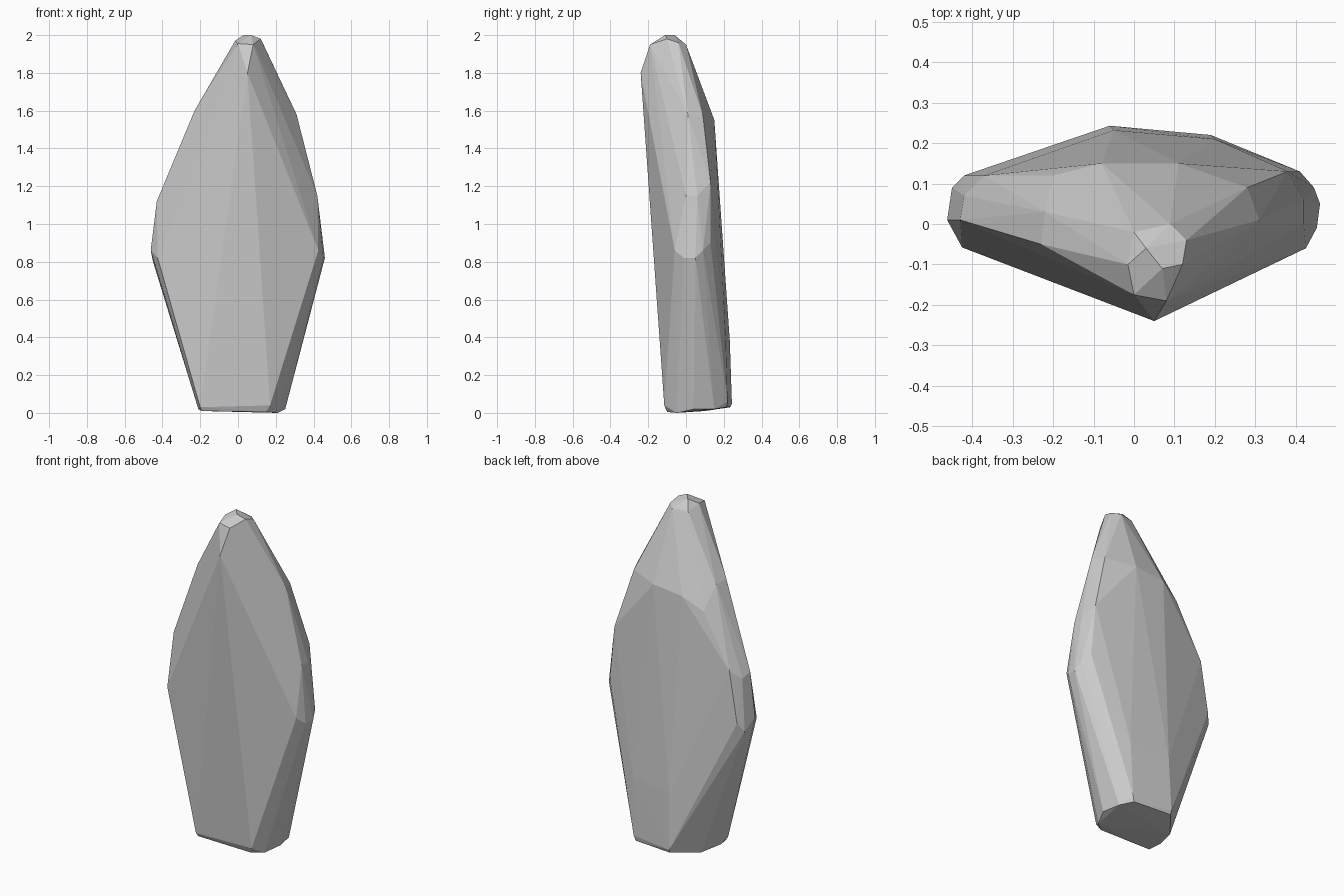
import bpy, bmesh

# Outline rings of the stone, from base to tip: (x, y, z)
base = [(-.19, -.1, .01), (.15, -.1, .005), (.21, -.05, 0), (.25, .04, .02), (.23, .15, .02),
        (.18, .215, .03), (-.06, .235, .03), (-.17, .1, .01), (-.21, -.03, .02)]
lower_edges = [(-.2, -.11, .03), (.17, -.115, .04), (.19, .22, .06), (-.06, .243, .05),
               (.2, .21, .4), (-.05, .232, .38)]
belly = [(-.425, -.058, .82), (-.462, .01, .86), (-.45, .09, .8), (-.42, .12, .85),
         (.11, -.172, .85), (.425, -.06, .86), (.452, -.01, .82), (.46, .05, .82),
         (.445, .09, .86), (.41, .13, .9)]
shoulder = [(-.43, .01, 1.12), (-.37, .12, 1.15), (-.42, .07, 1.1), (.42, 0, 1.15),
            (.42, .06, 1.15), (.38, .13, 1.22)]
crown = [(-.23, -.05, 1.6), (-.22, .03, 1.59), (-.2, .12, 1.46), (-.08, .15, 1.53),
         (.11, .15, 1.55), (.31, .01, 1.58), (.28, .09, 1.57), (.05, -.24, 1.8)]
tip = [(.08, -.19, 1.95), (0, -.175, 1.955), (-.015, -.1, 1.97), (0, -.02, 1.95),
       (.09, 0, 1.95), (.13, -.04, 1.96), (.12, -.1, 1.98), (.03, -.06, 2), (.07, -.11, 2)]

# Standing stone: faceted hull around the rings
bm = bmesh.new()
for ring in (base, lower_edges, belly, shoulder, crown, tip):
    for p in ring:
        bm.verts.new(p)
hull = bmesh.ops.convex_hull(bm, input=bm.verts)
bmesh.ops.delete(bm, geom=[v for v in bm.verts if not v.link_faces], context='VERTS')
bmesh.ops.recalc_face_normals(bm, faces=bm.faces)

mesh = bpy.data.meshes.new("standing_stone")
bm.to_mesh(mesh)
bm.free()
stone = bpy.data.objects.new("standing_stone", mesh)
bpy.context.collection.objects.link(stone)
